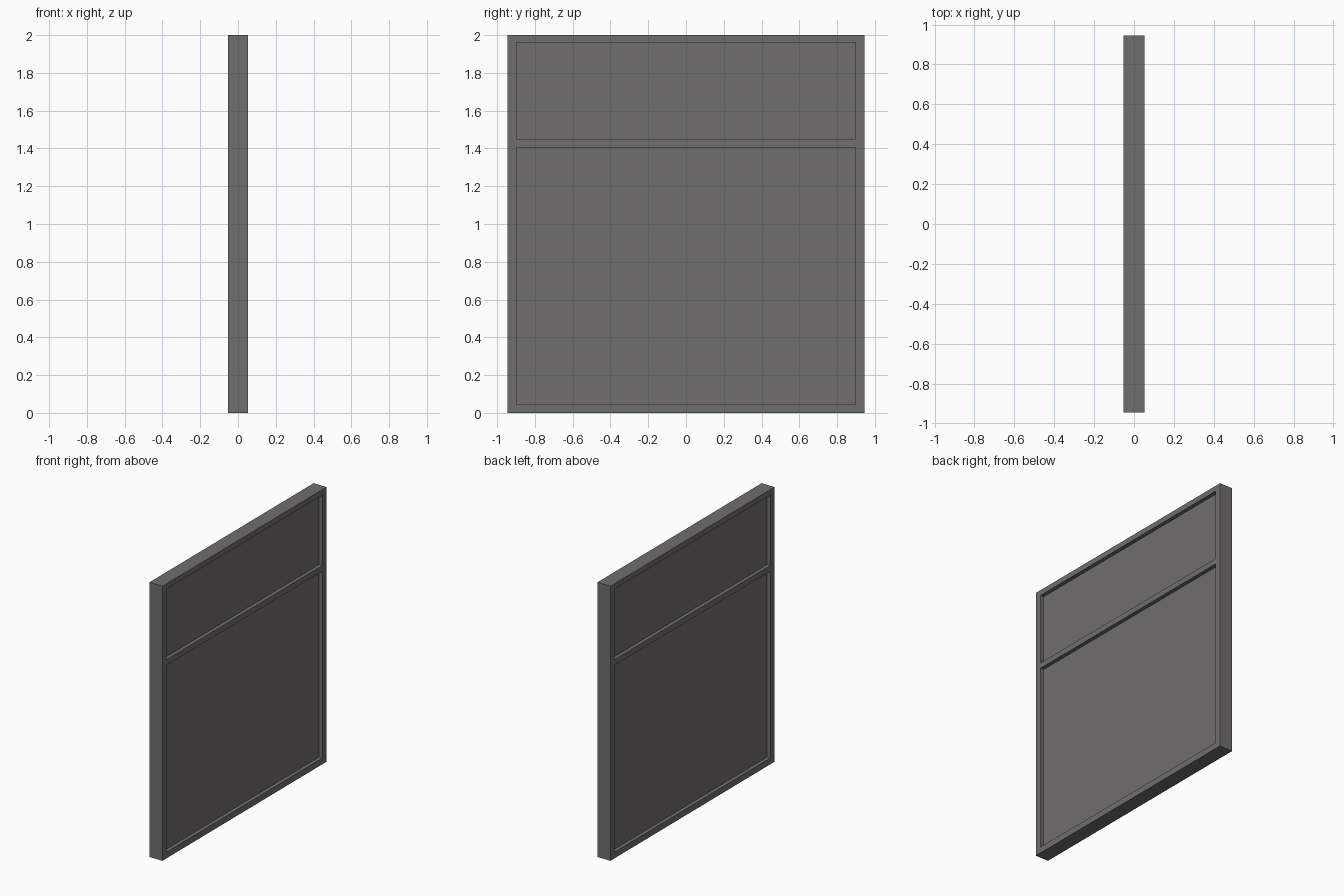
import bpy
import math

if "Cube" in bpy.data.objects:
    bpy.data.objects.remove(bpy.data.objects["Cube"])

HALF_DEPTH = 0.0525     # frame half thickness along x
PANE_HALF = 0.025       # pane half thickness along x
HALF_W = 0.945
OPEN_W = 0.897          # half width of the openings
OPENINGS = {"lower_pane": (0.045, 1.406), "upper_pane": (1.447, 1.96)}

grey = bpy.data.materials.new("dark grey")
grey.diffuse_color = (0.165, 0.155, 0.162, 1.0)
grey.use_nodes = True
grey.node_tree.nodes["Principled BSDF"].inputs["Base Color"].default_value = grey.diffuse_color


def add_rect(curve, half_w, z0, z1):
    s = curve.splines.new('POLY')
    s.points.add(3)
    corners = [(-half_w, z0), (half_w, z0), (half_w, z1), (-half_w, z1)]
    for p, (a, b) in zip(s.points, corners):
        p.co = (a, b, 0, 1)
    s.use_cyclic_u = True


# Frame: outer rectangle with two openings, extruded through its thickness
curve = bpy.data.curves.new("frame", 'CURVE')
curve.dimensions = '2D'
curve.fill_mode = 'BOTH'
curve.extrude = HALF_DEPTH
add_rect(curve, HALF_W, 0, 2)
for z0, z1 in OPENINGS.values():
    add_rect(curve, OPEN_W, z0, z1)
frame = bpy.data.objects.new("frame", curve)
frame.rotation_euler = (math.pi / 2, 0, math.pi / 2)
bpy.context.collection.objects.link(frame)
curve.materials.append(grey)
bpy.context.view_layer.objects.active = frame
frame.select_set(True)
bpy.ops.object.convert(target='MESH')
for p in frame.data.polygons:
    p.use_smooth = False

# Panes: thin slabs recessed on both sides of the frame
for name, (z0, z1) in OPENINGS.items():
    bpy.ops.mesh.primitive_cube_add(size=1, location=(0, 0, (z0 + z1) / 2))
    pane = bpy.context.object
    pane.name = name
    pane.scale = (2 * PANE_HALF, 2 * OPEN_W, z1 - z0)
    pane.data.materials.append(grey)
